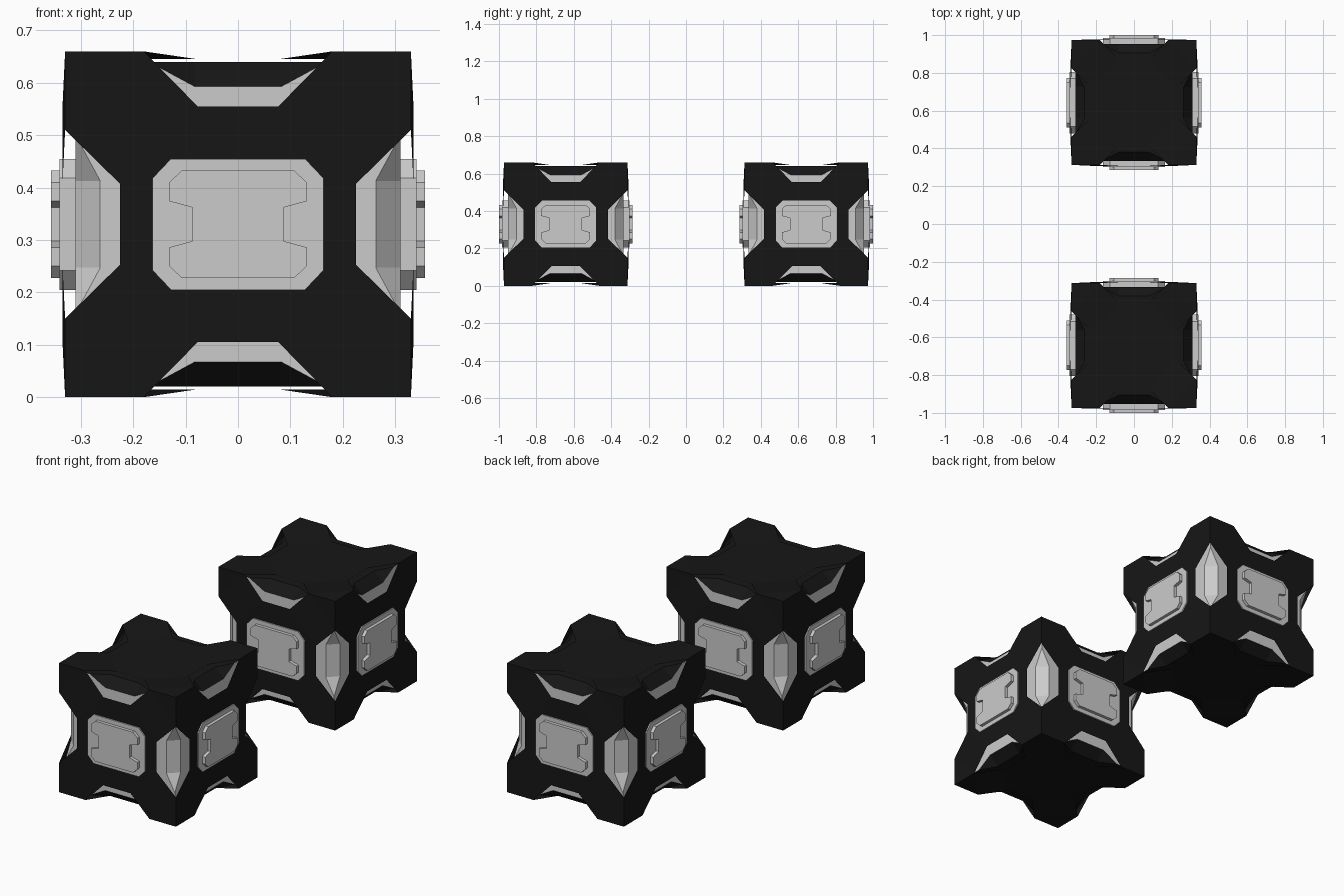
import bpy, bmesh, math
from mathutils import Matrix, Vector

if "Cube" in bpy.data.objects:
    bpy.data.objects.remove(bpy.data.objects["Cube"])

black = bpy.data.materials.new("black_metal")
black.diffuse_color = (0.008, 0.008, 0.008, 1)
black.use_nodes = True
black.node_tree.nodes["Principled BSDF"].inputs["Base Color"].default_value = black.diffuse_color
grey = bpy.data.materials.new("grey_metal")
grey.diffuse_color = (0.8, 0.8, 0.8, 1)
grey.use_nodes = True
grey.node_tree.nodes["Principled BSDF"].inputs["Base Color"].default_value = grey.diffuse_color


def finish(bm, name, loc, rot=0.0):
    bmesh.ops.remove_doubles(bm, verts=bm.verts, dist=1e-5)
    bmesh.ops.recalc_face_normals(bm, faces=bm.faces)
    me = bpy.data.meshes.new(name)
    bm.to_mesh(me)
    bm.free()
    ob = bpy.data.objects.new(name, me)
    ob.location = loc
    ob.rotation_euler.z = rot
    bpy.context.collection.objects.link(ob)
    return ob


def notched_cube(e, a, b, c, depth, chamfers):
    """Cube of half-size e whose twelve edges are notched from +-a down to +-b at c;
    depth gives the distance of the face centres along each axis."""
    bm = bmesh.new()

    def face(pts):
        bm.faces.new([bm.verts.new(p) for p in pts])

    def pt(i, x, j, y, k, z):
        p = Vector((0, 0, 0))
        p[i], p[j], p[k] = x, y, z
        return p

    S = (-1, 1)
    for i in range(3):
        j, k = (i + 1) % 3, (i + 2) % 3
        for s in S:
            d = s * depth[i]
            # recessed or raised octagon in the middle of the face
            octo = [(c, b), (b, c), (-b, c), (-c, b), (-c, -b), (-b, -c), (b, -c), (c, -b)]
            face([pt(i, d, j, u, k, v) for u, v in octo])
            # corner triangles and the slopes joining them to the octagon
            for su in S:
                for sv in S:
                    q = lambda x, u, v: pt(i, x, j, su * u, k, sv * v)
                    face([q(s * e, e, e), q(s * e, a, e), q(s * e, e, a)])
                    face([q(s * e, a, e), q(s * e, e, a), q(d, c, b), q(d, b, c)])
        # chamfered notch floors along the edges parallel to axis i
        if chamfers:
            for sj in S:
                for sk in S:
                    p = lambda w, y, z: pt(i, w, j, sj * y, k, sk * z)
                    dj, dk = depth[j], depth[k]
                    face([p(b, c, dk), p(b, dj, c), p(-b, dj, c), p(-b, c, dk)])
                    for w in S:
                        face([p(w * b, c, dk), p(w * b, dj, c), p(w * a, e, e)])
    return bm


def plate(pts, near, far):
    """Flat plate facing -y, from distance near to far."""
    bm = bmesh.new()
    f = bm.faces.new([bm.verts.new((x, -near, z)) for x, z in pts])
    r = bmesh.ops.extrude_face_region(bm, geom=[f])
    vs = [g for g in r["geom"] if isinstance(g, bmesh.types.BMVert)]
    bmesh.ops.translate(bm, verts=vs, vec=(0, near - far, 0))
    return bm


def mirrored(quarter):
    """Mirror a quarter outline (top to side) into a full closed outline."""
    right = quarter + [(x, -z) for x, z in reversed(quarter)]
    return right + [(-x, z) for x, z in reversed(right)]


base_outline = mirrored([(0.128, 0.125), (0.163, 0.088)])
cover_outline = mirrored([(0.107, 0.103), (0.131, 0.08), (0.131, 0.044), (0.087, 0.032)])

for n, y in (("front", -0.643), ("back", 0.643)):
    loc = (0, y, 0.33)
    # thin outer shell
    shell = finish(notched_cube(0.33, 0.18, 0.077, 0.225, (0.335, 0.335, 0.315), False),
                   n + "_crate_shell", loc)
    shell.data.materials.append(black)
    # inner core, grey at the sides and black above and below
    core = finish(notched_cube(0.31, 0.17, 0.083, 0.263, (0.31, 0.31, 0.31), True),
                  n + "_crate_core", loc)
    core.data.materials.append(grey)
    core.data.materials.append(black)
    for f in core.data.polygons:
        f.material_index = int(abs(f.normal.z) > 0.5)
    # side panels with raised covers
    for k in range(4):
        rot = k * math.pi / 2
        finish(plate(base_outline, 0.31, 0.341), f"{n}_crate_panel_{k}", loc, rot)
        finish(plate(cover_outline, 0.341, 0.357), f"{n}_crate_cover_{k}", loc, rot)
